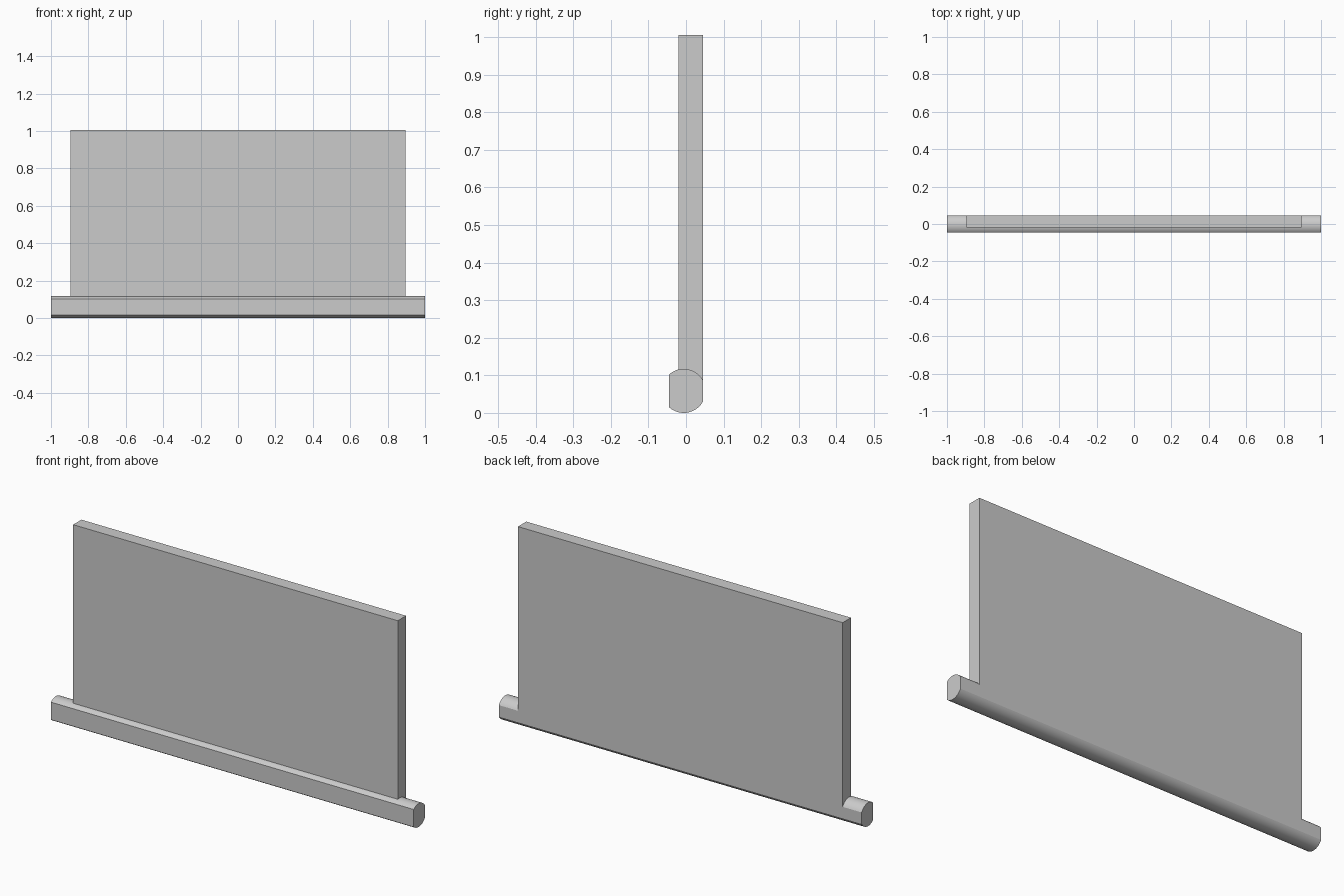
import bpy
import bmesh
from math import asin, cos, sin, pi, radians

cube = bpy.data.objects.get("Cube")
if cube:
    bpy.data.objects.remove(cube, do_unlink=True)

RADIUS = 0.0585            # rod radius
CENTRE_Y = -0.006          # rod axis
FLAT_FRONT, FLAT_BACK = -0.045, 0.045
HALF_LENGTH, HALF_WIDTH = 1.0, 0.895
PANEL_FRONT, PANEL_TOP = -0.02, 1.005
STEPS = 20

grey = bpy.data.materials.new("plain grey")
grey.use_nodes = True
colour = (0.6, 0.6, 0.6, 1)
grey.diffuse_color = colour
grey.node_tree.nodes["Principled BSDF"].inputs["Base Color"].default_value = colour


def extrude_along_x(name, profile, half):
    """Solid made by sweeping a (y, z) profile from -half to +half."""
    bm = bmesh.new()
    face = bm.faces.new([bm.verts.new((-half, y, z)) for y, z in profile])
    swept = bmesh.ops.extrude_face_region(bm, geom=[face], use_keep_orig=True)
    verts = [v for v in swept["geom"] if isinstance(v, bmesh.types.BMVert)]
    bmesh.ops.translate(bm, verts=verts, vec=(2 * half, 0, 0))
    bmesh.ops.recalc_face_normals(bm, faces=bm.faces)
    mesh = bpy.data.meshes.new(name)
    bm.to_mesh(mesh)
    bm.free()
    mesh.materials.append(grey)
    obj = bpy.data.objects.new(name, mesh)
    bpy.context.collection.objects.link(obj)
    return obj


# Round rod with unequal flats cut on the front and back
start = pi / 2 - asin((FLAT_BACK - CENTRE_Y) / RADIUS)
end = pi / 2 + asin((CENTRE_Y - FLAT_FRONT) / RADIUS)
angles = [start + (end - start) * i / STEPS for i in range(STEPS + 1)]
upper = [(CENTRE_Y + RADIUS * cos(a), RADIUS * sin(a)) for a in angles]
section = [(y, RADIUS + h) for y, h in upper]
section += [(y, RADIUS - h) for y, h in reversed(upper)]
rod = extrude_along_x("base_rod", section, HALF_LENGTH)

bpy.ops.object.select_all(action='DESELECT')
rod.select_set(True)
bpy.context.view_layer.objects.active = rod
bpy.ops.object.shade_smooth_by_angle(angle=radians(20))

# Upright panel, flush with the rod's back flat and sunk into its top
panel_bottom = RADIUS + upper[0][1]
extrude_along_x("upright_panel", [
    (PANEL_FRONT, panel_bottom), (FLAT_BACK, panel_bottom),
    (FLAT_BACK, PANEL_TOP), (PANEL_FRONT, PANEL_TOP)], HALF_WIDTH)
